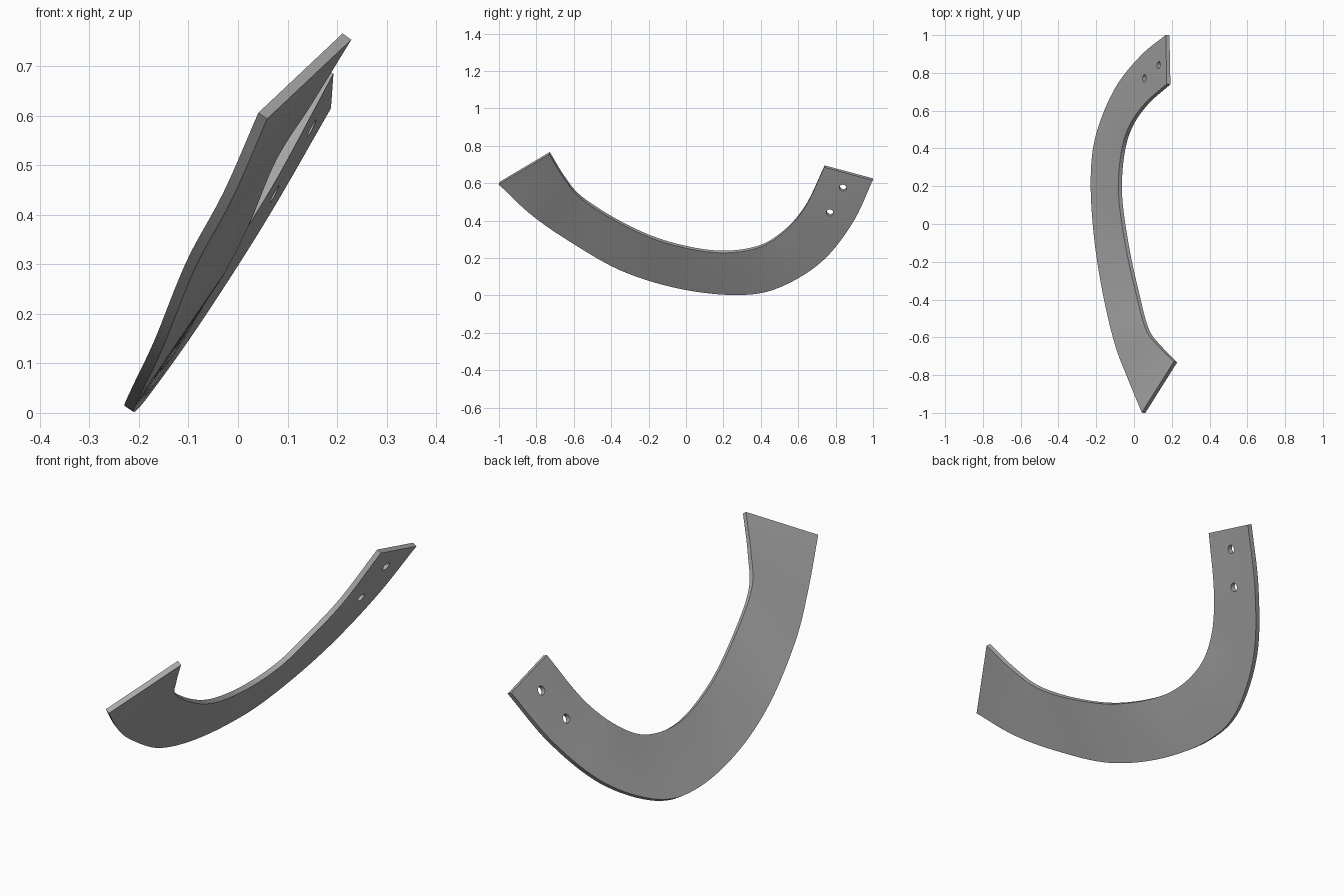
import bpy
import bmesh
from mathutils import Vector

default_cube = bpy.data.objects.get("Cube")
if default_cube:
    bpy.data.objects.remove(default_cube, do_unlink=True)

THICKNESS = 0.022
STEPS = 8        # smooth subdivisions between edge points
ACROSS = 4       # strips across the width of the blade

# Matching points along the lower and upper edges, front to back
lower_edge = [(.05, -1, .6), (-.02, -.83, .44), (-.095, -.63, .3), (-.16, -.35, .14),
              (-.205, -.05, .045), (-.22, .25, .008), (-.19, .48, .04),
              (-.09, .72, .18), (.045, .89, .39), (.178, 1, .62)]
upper_edge = [(.22, -.73, .76), (.14, -.65, .63), (.07, -.555, .52), (.015, -.35, .39),
              (-.035, -.12, .29), (-.072, .15, .235), (-.06, .37, .255),
              (-.015, .52, .34), (.07, .64, .48), (.183, .74, .69)]


def make_material(name, colour):
    material = bpy.data.materials.new(name)
    material.use_nodes = True
    material.diffuse_color = colour
    material.node_tree.nodes["Principled BSDF"].inputs["Base Color"].default_value = colour
    return material


def smooth_path(points):
    """Catmull-Rom curve through the points."""
    points = [Vector(p) for p in points]
    padded = [2 * points[0] - points[1]] + points + [2 * points[-1] - points[-2]]
    path = []
    for a, b, c, d in zip(padded, padded[1:], padded[2:], padded[3:]):
        for step in range(STEPS):
            t = step / STEPS
            path.append(b + (c - a) * t / 2 + (a - 2.5 * b + 2 * c - d / 2) * t ** 2
                        + (1.5 * (b - c) + (d - a) / 2) * t ** 3)
    return path + [points[-1]]


def apply_modifier(obj, modifier):
    bpy.ops.object.select_all(action='DESELECT')
    bpy.context.view_layer.objects.active = obj
    obj.select_set(True)
    bpy.ops.object.modifier_apply(modifier=modifier.name)


# Curved blade: a ruled strip between both edges, thickened
mesh = bpy.data.meshes.new("curved_blade")
bm = bmesh.new()
rows = []
for low, high in zip(smooth_path(lower_edge), smooth_path(upper_edge)):
    rows.append([bm.verts.new(low.lerp(high, i / ACROSS)) for i in range(ACROSS + 1)])
for row, following in zip(rows, rows[1:]):
    for i in range(ACROSS):
        bm.faces.new((row[i], following[i], following[i + 1], row[i + 1]))
bm.to_mesh(mesh)
bm.free()
blade = bpy.data.objects.new("curved_blade", mesh)
bpy.context.collection.objects.link(blade)
blade.data.materials.append(make_material("plain grey", (.4, .4, .4, 1)))

solidify = blade.modifiers.new("Thickness", 'SOLIDIFY')
solidify.thickness = THICKNESS
solidify.offset = 0
apply_modifier(blade, solidify)

# Two mounting holes through the back end
hole_axis = Vector((.87, -.1, -.48))
for name, centre in (("upper_hole_cutter", (.14, .84, .58)),
                     ("lower_hole_cutter", (.068, .77, .445))):
    bpy.ops.mesh.primitive_cylinder_add(vertices=24, radius=.019, depth=.2, location=centre)
    cutter = bpy.context.object
    cutter.name = name
    cutter.rotation_euler = hole_axis.to_track_quat('Z', 'Y').to_euler()
    cutter.hide_render = True
    bpy.context.view_layer.update()
    cut = blade.modifiers.new("Hole", 'BOOLEAN')
    cut.object = cutter
    cut.operation = 'DIFFERENCE'
    cut.solver = 'EXACT'
    apply_modifier(blade, cut)
    bpy.data.objects.remove(cutter, do_unlink=True)

# Smooth faces with crisp rims
bpy.ops.object.select_all(action='DESELECT')
bpy.context.view_layer.objects.active = blade
blade.select_set(True)
bpy.ops.object.shade_smooth_by_angle(angle=.6)
